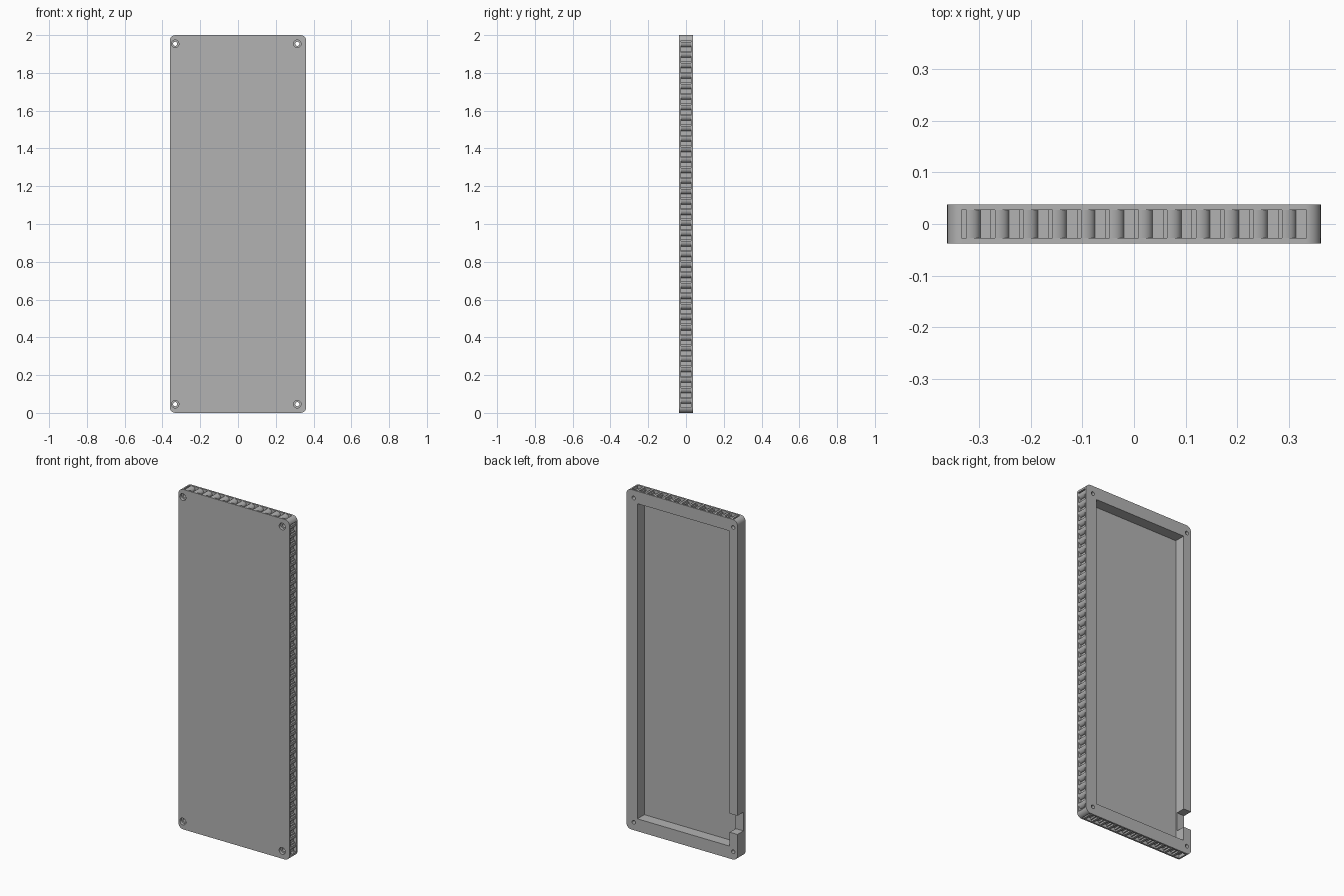
import bpy, bmesh, math
from mathutils import Vector

cube = bpy.data.objects.get("Cube")
if cube:
    bpy.data.objects.remove(cube)

W, H, T = 0.361, 2.0, 0.0375        # half width, height, half thickness
SKIN = 0.027                        # half thickness between the two cover plates
PITCH, DEPTH, CURVE = 0.0555, 0.02, 0.026

grey = bpy.data.materials.new("plain grey")
grey.use_nodes = True
colour = (0.45, 0.45, 0.45, 1)
grey.diffuse_color = colour
grey.node_tree.nodes["Principled BSDF"].inputs["Base Color"].default_value = colour


def finish(name, bm):
    bmesh.ops.recalc_face_normals(bm, faces=bm.faces)
    mesh = bpy.data.meshes.new(name)
    bm.to_mesh(mesh)
    bm.free()
    mesh.materials.append(grey)
    obj = bpy.data.objects.new(name, mesh)
    bpy.context.collection.objects.link(obj)
    return obj


def prism(bm, outline, y0, y1):
    """Extrude an (x, z) outline from y0 to y1."""
    face = bm.faces.new([bm.verts.new((x, y0, z)) for x, z in outline])
    new = bmesh.ops.extrude_face_region(bm, geom=[face])["geom"]
    verts = [v for v in new if isinstance(v, bmesh.types.BMVert)]
    bmesh.ops.translate(bm, verts=verts, vec=(0, y1 - y0, 0))


def box(bm, x0, x1, y0, y1, z0, z1):
    prism(bm, [(x0, z0), (x1, z0), (x1, z1), (x0, z1)], y0, y1)


def circle(x, z, r, n=24):
    return [(x + r * math.cos(math.tau * i / n), z + r * math.sin(math.tau * i / n))
            for i in range(n)]


def notch_row(bm, start, along, inward, length):
    """Row of hooked notches: rounded ridge, flat floor, small step."""
    start, along, inward = Vector(start), Vector(along), Vector(inward)

    def cut(points):
        clean = []
        for u, d in points:
            p = (min(u, length), d)
            if p not in clean:
                clean.append(p)
        prism(bm, [tuple(start + along * u + inward * d) for u, d in clean], -SKIN, SKIN)

    cut([(0, -0.01), (0, DEPTH / 2), (0.009, DEPTH / 2), (0.009, -0.01)])
    u = 0.01
    while u + CURVE < length:
        points = [(u, -0.01)]
        for i in range(9):
            t = math.pi / 2 * i / 8
            points.append((u + CURVE * math.sin(t), DEPTH * (1 - math.cos(t))))
        points += [(u + 0.046, DEPTH), (u + 0.046, DEPTH / 2),
                   (u + 0.054, DEPTH / 2), (u + 0.054, -0.01)]
        cut(points)
        u += PITCH


# Rounded slab
bm = bmesh.new()
R = 0.03
outline = []
for corner, (cx, cz) in enumerate([(W - R, H - R), (R - W, H - R), (R - W, R), (W - R, R)]):
    for i in range(9):
        a = math.pi / 2 * (corner + i / 8)
        outline.append((cx + R * math.cos(a), cz + R * math.sin(a)))
prism(bm, outline, -T, T)
tray = finish("tray_case", bm)

cutters = []

# Open recess at the back
bm = bmesh.new()
box(bm, 0.05 - W, W - 0.071, -SKIN, 0.1, 0.073, H - 0.073)
cutters.append(finish("recess_cutter", bm))

# Cable opening in the plain side wall
bm = bmesh.new()
box(bm, -W - 0.1, 0.1 - W, -0.018, 0.1, 0.155, 0.265)
cutters.append(finish("cable_opening_cutter", bm))

# Screw holes, and wider seats sunk into the front
for name, radius, y1 in (("screw_hole_cutter", 0.011, 0.1), ("screw_seat_cutter", 0.02, -0.02)):
    bm = bmesh.new()
    for x in (0.028 - W, W - 0.047):
        for z in (0.046, H - 0.046):
            prism(bm, circle(x, z, radius), -0.1, y1)
    cutters.append(finish(name, bm))

# Notched edges: top, toothed side and bottom
M = 0.028
rows = {
    "top": ((M - W, H), (1, 0), (0, -1), 2 * (W - M)),
    "side": ((W, H - M), (0, -1), (-1, 0), H - 2 * M),
    "bottom": ((W - M, 0), (-1, 0), (0, 1), 2 * (W - M)),
}
for name, row in rows.items():
    bm = bmesh.new()
    notch_row(bm, *row)
    cutters.append(finish(name + "_notch_cutter", bm))

# Cut everything, then drop the cutters
bpy.context.view_layer.objects.active = tray
tray.select_set(True)
for cutter in cutters:
    mod = tray.modifiers.new(cutter.name, "BOOLEAN")
    mod.operation = "DIFFERENCE"
    mod.solver = "EXACT"
    mod.object = cutter
    bpy.ops.object.modifier_apply(modifier=mod.name)
    bpy.data.objects.remove(cutter)

bpy.ops.object.shade_smooth_by_angle(angle=math.radians(30))
